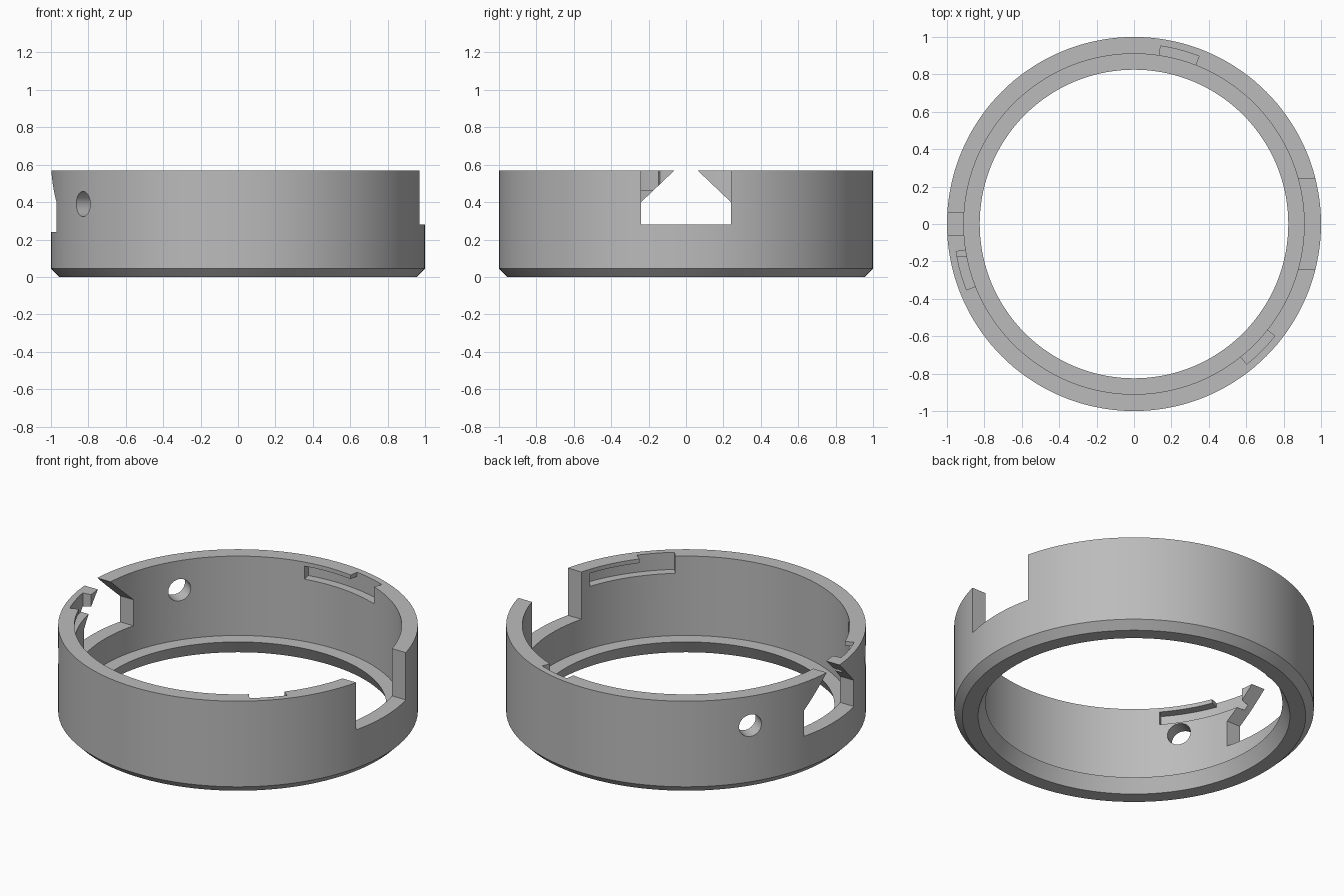
import bpy, bmesh, math
from mathutils import Matrix, Vector

cube = bpy.data.objects.get("Cube")
if cube:
    bpy.data.objects.remove(cube, do_unlink=True)

HEIGHT, WALL_R, LIP_R = 0.57, 0.91, 0.825
SEGMENTS = 144

grey = bpy.data.materials.new("plain_grey")
grey.use_nodes = True
grey.diffuse_color = (0.5, 0.5, 0.5, 1)
grey.node_tree.nodes["Principled BSDF"].inputs["Base Color"].default_value = (0.5, 0.5, 0.5, 1)


def add_object(name, bm):
    bmesh.ops.recalc_face_normals(bm, faces=bm.faces)
    mesh = bpy.data.meshes.new(name)
    bm.to_mesh(mesh)
    bm.free()
    mesh.materials.append(grey)
    obj = bpy.data.objects.new(name, mesh)
    bpy.context.collection.objects.link(obj)
    return obj


def prism(name, points, direction):
    """Extrude a flat outline of 3D points along a direction."""
    bm = bmesh.new()
    face = bm.faces.new([bm.verts.new(p) for p in points])
    new = bmesh.ops.extrude_face_region(bm, geom=[face], use_keep_orig=True)["geom"]
    bmesh.ops.translate(bm, vec=direction, verts=[v for v in new if isinstance(v, bmesh.types.BMVert)])
    return add_object(name, bm)


def arc_block(name, start, end, r_in, r_out, z0, z1, steps=14):
    """Curved block between two angles in degrees."""
    angles = [math.radians(start + (end - start) * i / steps) for i in range(steps + 1)]
    outer = [(r_out * math.cos(a), r_out * math.sin(a), z0) for a in angles]
    inner = [(r_in * math.cos(a), r_in * math.sin(a), z0) for a in reversed(angles)]
    return prism(name, outer + inner, Vector((0, 0, z1 - z0)))


# Ring body: wall with a chamfered foot and a tapered inner lip
profile = [(0.955, 0), (1, 0.045), (1, HEIGHT), (WALL_R, HEIGHT),
           (WALL_R, 0.083), (LIP_R, 0.083), (0.867, 0)]
bm = bmesh.new()
verts = [bm.verts.new((r, 0, z)) for r, z in profile]
edges = [bm.edges.new((verts[i - 1], verts[i])) for i in range(len(verts))]
bmesh.ops.spin(bm, geom=verts + edges, axis=(0, 0, 1), cent=(0, 0, 0),
               angle=math.tau, steps=SEGMENTS, use_merge=True)
bmesh.ops.remove_doubles(bm, verts=bm.verts, dist=0.0001)
ring = add_object("ring_body", bm)

cutters = []

# Square notch on the left, tapered notch on the right
square = [(-0.24, 0.28), (0.24, 0.28), (0.24, 0.7), (-0.24, 0.7)]
taper = [(-0.24, 0.24), (0.24, 0.24), (0.24, 0.4), (0.03, 0.6), (-0.03, 0.6), (-0.24, 0.4)]
cutters.append(prism("square_notch", [(0.6, y, z) for y, z in square], Vector((0.6, 0, 0))))
cutters.append(prism("tapered_notch", [(-1.2, y, z) for y, z in taper], Vector((0.6, 0, 0))))

# Radial screw holes either side of the tapered notch
for angle in (146, 214):
    bm = bmesh.new()
    turn = Matrix.Rotation(math.radians(angle), 4, 'Z')
    place = turn @ Matrix.Translation((0.95, 0, 0.39)) @ Matrix.Rotation(math.pi / 2, 4, 'Y')
    bmesh.ops.create_cone(bm, cap_ends=True, segments=40, radius1=0.067, radius2=0.067,
                          depth=0.4, matrix=place)
    cutters.append(add_object("screw_hole", bm))

# Three bayonet slots inside the wall: an open entry and a covered run
for start in (68.8, 188.8, 308.8):
    cutters.append(arc_block("slot_run", start, start + 32.2, 0.87, 0.962, 0.465, 0.545))
    cutters.append(arc_block("slot_entry", start, start + 12.7, 0.87, 0.962, 0.465, 0.65))

# Cut the ring
bpy.context.view_layer.objects.active = ring
for cutter in cutters:
    cutter.hide_render = True
    mod = ring.modifiers.new("cut", 'BOOLEAN')
    mod.operation = 'DIFFERENCE'
    mod.solver = 'EXACT'
    mod.object = cutter
    bpy.ops.object.modifier_apply(modifier=mod.name)
for cutter in cutters:
    bpy.data.objects.remove(cutter, do_unlink=True)

bpy.ops.object.select_all(action='DESELECT')
ring.select_set(True)
bpy.ops.object.shade_smooth_by_angle(angle=math.radians(20))
